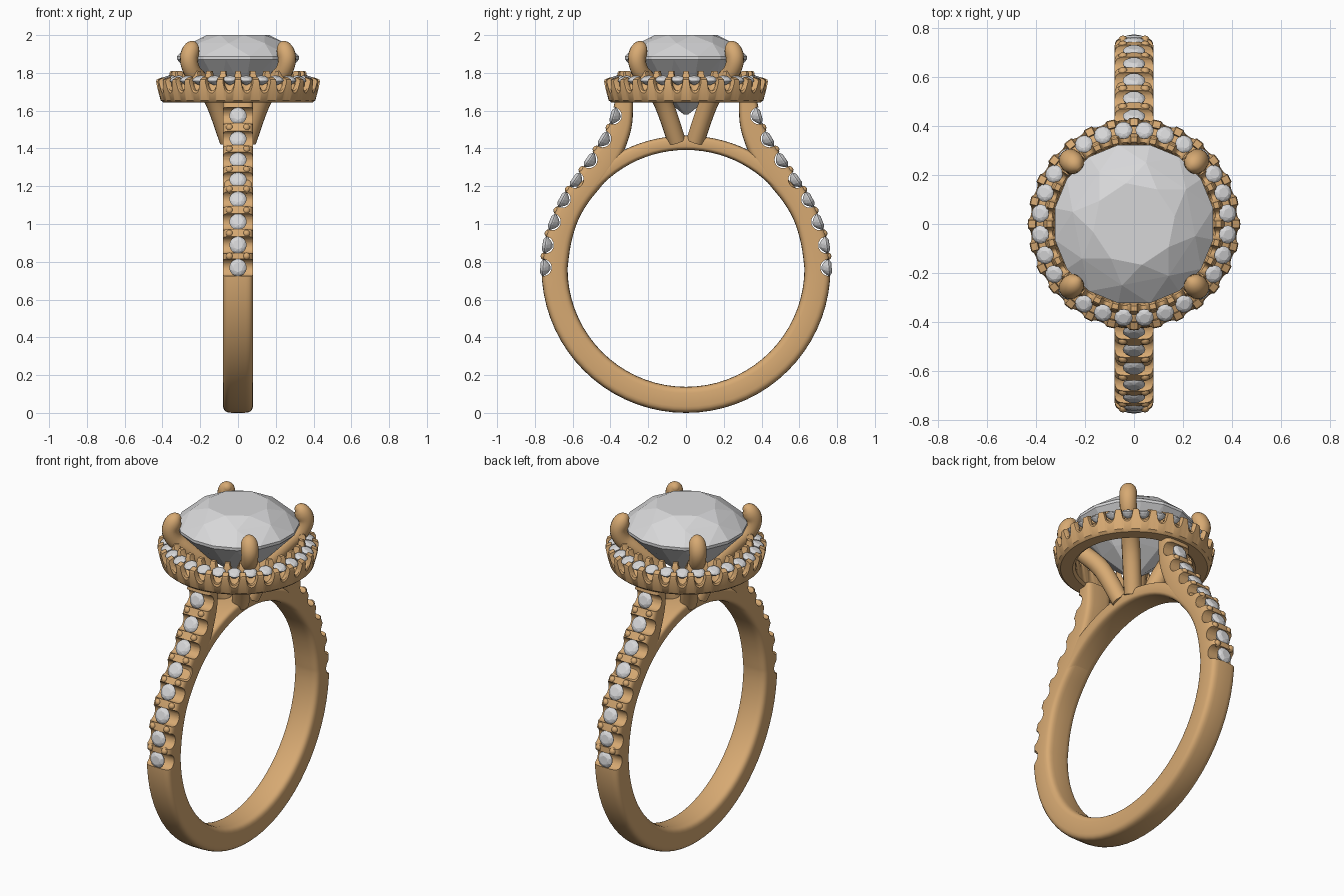
import bpy, bmesh, math
from math import sin, cos, pi, radians, sqrt
from mathutils import Vector, Matrix

if "Cube" in bpy.data.objects:
    bpy.data.objects.remove(bpy.data.objects["Cube"])


def material(name, rgb):
    m = bpy.data.materials.new(name)
    m.use_nodes = True
    m.diffuse_color = (*rgb, 1)
    m.node_tree.nodes["Principled BSDF"].inputs["Base Color"].default_value = (*rgb, 1)
    return m


GOLD = material("warm gold", (0.68, 0.40, 0.17))
STONE = material("clear stone", (0.68, 0.68, 0.69))


def finish(bm, name, mat, smooth=None):
    bmesh.ops.recalc_face_normals(bm, faces=bm.faces)
    mesh = bpy.data.meshes.new(name)
    bm.to_mesh(mesh)
    bm.free()
    ob = bpy.data.objects.new(name, mesh)
    bpy.context.collection.objects.link(ob)
    mesh.materials.append(mat)
    if smooth:
        smooth_object(ob, smooth)
    return ob


def select(ob):
    bpy.ops.object.select_all(action='DESELECT')
    ob.select_set(True)
    bpy.context.view_layer.objects.active = ob


def smooth_object(ob, angle):
    select(ob)
    bpy.ops.object.shade_smooth_by_angle(angle=radians(angle))


def loft(bm, rings, closed=False):
    """Skin a list of equal-length closed rings."""
    loops = [[bm.verts.new(p) for p in ring] for ring in rings]
    n = len(loops[0])
    pairs = list(zip(loops, loops[1:])) + ([(loops[-1], loops[0])] if closed else [])
    for a, b in pairs:
        for i in range(n):
            j = (i + 1) % n
            bm.faces.new((a[i], a[j], b[j], b[i]))
    if not closed:
        bm.faces.new(loops[0])
        bm.faces.new(loops[-1])


def spline(points, steps=4):
    """Catmull-Rom curve through points of any dimension."""
    pts = [Vector(p) for p in points]
    out = []
    for i in range(len(pts) - 1):
        a, b = pts[max(i - 1, 0)], pts[i]
        c, d = pts[i + 1], pts[min(i + 2, len(pts) - 1)]
        for s in range(steps):
            t = s / steps
            out.append(0.5 * (2 * b + (c - a) * t + (2 * a - 5 * b + 4 * c - d) * t * t
                              + (3 * b - a - 3 * c + d) * t ** 3))
    return out + [pts[-1]]


def section(st, half, n=28):
    """Rounded-rectangle slice between an outer and an inner point."""
    outer, inner = Vector((0, st[0], st[1])), Vector((0, st[2], st[3]))
    ring = []
    for k in range(n):
        c, s = cos(2 * pi * k / n), sin(2 * pi * k / n)
        u = math.copysign(abs(c) ** 0.45, c)
        v = math.copysign(abs(s) ** 0.45, s)
        ring.append((outer + inner) / 2 + (outer - inner) / 2 * v + Vector((half * u, 0, 0)))
    return ring


def gem(bm, levels, matrix):
    """Faceted stone: hull of rings given as (radius, height, sides, turn)."""
    verts = []
    for r, z, n, turn in levels:
        for k in range(n):
            a = 2 * pi * (k + turn) / n
            verts.append(bm.verts.new(matrix @ Vector((r * cos(a), r * sin(a), z))))
    res = bmesh.ops.convex_hull(bm, input=verts)
    junk = [v for v in res["geom_interior"] if isinstance(v, bmesh.types.BMVert)]
    bmesh.ops.delete(bm, geom=junk, context='VERTS')


SMALL = [(0.55, 0.32, 8, 0), (0.82, 0.2, 8, 0.5), (1, 0, 16, 0),
         (0.95, -0.15, 16, 0), (0.6, -0.6, 8, 0.5), (0.2, -0.85, 8, 0)]


def small_gem(bm, pos, normal, size):
    turn = Vector(normal).to_track_quat('Z', 'Y').to_matrix().to_4x4()
    gem(bm, SMALL, Matrix.Translation(pos) @ turn @ Matrix.Scale(size, 4))


# Band: round shank that rises into two shoulders
CZ, R_OUT, R_IN = 0.765, 0.765, 0.627
shoulder = spline([(0.765, 0.765, 0.627, 0.765), (0.75, 0.91, 0.61, 0.89),
                   (0.71, 1.03, 0.575, 1.01), (0.66, 1.14, 0.52, 1.11),
                   (0.59, 1.245, 0.44, 1.21), (0.51, 1.36, 0.37, 1.30),
                   (0.445, 1.46, 0.315, 1.42), (0.40, 1.55, 0.285, 1.53),
                   (0.375, 1.66, 0.28, 1.66)])
lower = []
for deg in range(0, 90, 5):
    a = radians(deg)
    lower.append(Vector((R_OUT * sin(a), CZ - R_OUT * cos(a),
                         R_IN * sin(a), CZ - R_IN * cos(a))))
right = lower + shoulder
left = [Vector((-s[0], s[1], -s[2], s[3])) for s in right[1:]]
bm = bmesh.new()
loft(bm, [section(s, 0.08) for s in left[::-1] + right])
band = finish(bm, "band", GOLD)


def on_shoulder(z):
    """Outer contour point and outward normal at a height."""
    for a, b in zip(shoulder, shoulder[1:]):
        if a[1] <= z <= b[1]:
            p, q = Vector((0, a[0], a[1])), Vector((0, b[0], b[1]))
            t = (q - p).normalized()
            return p.lerp(q, (z - a[1]) / (b[1] - a[1])), Vector((0, t.z, -t.y))


# Shoulder stones, their seats and the beads between them
heights = [0.77, 0.89, 1.015, 1.135, 1.24, 1.345, 1.455, 1.575]
stones, cuts, beads = bmesh.new(), bmesh.new(), bmesh.new()
for side in (1, -1):
    flip = Matrix.Diagonal((1, side, 1))
    for i, z in enumerate(heights):
        p, nrm = on_shoulder(z)
        p = p - nrm * 0.008
        small_gem(stones, flip @ p, flip @ nrm, 0.046)
        bmesh.ops.create_cone(cuts, cap_ends=True, segments=20, radius1=0.045, radius2=0.045,
                              depth=0.3, matrix=Matrix.Translation(flip @ p)
                              @ Matrix.Rotation(pi / 2, 4, 'Y'))
        if i:
            q, qn = on_shoulder((z + heights[i - 1]) / 2)
            for x in (-0.045, 0.045):
                pos = flip @ (q - qn * 0.01) + Vector((x, 0, 0))
                bmesh.ops.create_uvsphere(beads, u_segments=10, v_segments=6, radius=0.02,
                                          matrix=Matrix.Translation(pos))
finish(stones, "shoulder_stones", STONE)
finish(beads, "shoulder_beads", GOLD, 60)
cutter = finish(cuts, "seat_cutter", GOLD)
cutter.hide_render = True
mod = band.modifiers.new("seats", 'BOOLEAN')
mod.operation, mod.solver, mod.object = 'DIFFERENCE', 'EXACT', cutter
select(band)
bpy.ops.object.modifier_apply(modifier=mod.name)
bpy.data.objects.remove(cutter)
smooth_object(band, 35)

# Arch closing the finger hole under the head
bm = bmesh.new()
rings = []
for deg in range(-56, 57, 4):
    a = radians(deg)
    ro = 0.703 + 0.02 * (deg / 56) ** 2
    rings.append(section((ro * sin(a), CZ + ro * cos(a),
                          R_IN * sin(a), CZ + R_IN * cos(a)), 0.078))
loft(bm, rings)
finish(bm, "arch", GOLD, 40)

# Halo: lathed collar whose rims are scalloped around each stone
COUNT, STEPS = 28, 12
bm = bmesh.new()
rings = []
for k in range(COUNT * STEPS):
    d = abs((k % STEPS) / STEPS - 0.5)
    tooth = 1 - sqrt(max(0, 1 - (d / 0.33) ** 2))
    outer, inner = 1.705 + 0.06 * tooth, 1.765 + 0.045 * tooth
    profile = [(0.315, 1.655), (0.33, 1.643), (0.395, 1.643), (0.41, 1.655),
               (0.422 + 0.012 * tooth, outer - 0.012), (0.418 + 0.012 * tooth, outer),
               (0.402, outer + 0.012 * tooth), (0.398, min(outer, 1.735)), (0.37, 1.745),
               (0.362, inner - 0.008), (0.355, inner), (0.335, inner), (0.328, inner - 0.01)]
    a = 2 * pi * k / (COUNT * STEPS)
    rings.append([(r * cos(a), r * sin(a), z) for r, z in profile])
loft(bm, rings, closed=True)
finish(bm, "halo", GOLD, 35)

bm = bmesh.new()
for k in range(COUNT):
    a = 2 * pi * (k + 0.5) / COUNT
    out = Vector((cos(a), sin(a), 0))
    small_gem(bm, out * 0.385 + Vector((0, 0, 1.768)), out * 0.35 + Vector((0, 0, 1)), 0.037)
finish(bm, "halo_stones", STONE)

# Large centre stone
bm = bmesh.new()
gem(bm, [(0.17, 2.0, 8, 0.25), (0.255, 1.957, 8, 0.75), (0.33, 1.888, 16, 0.5),
         (0.33, 1.872, 16, 0.5), (0.17, 1.705, 8, 0.25), (0.012, 1.58, 8, 0)],
    Matrix.Identity(4))
finish(bm, "centre_stone", STONE)

# Four claws running from the arch up over the stone
path = spline([(0.05, 1.44, 0.048), (0.12, 1.64, 0.05), (0.195, 1.75, 0.048),
               (0.243, 1.81, 0.046), (0.26, 1.87, 0.047), (0.25, 1.915, 0.047),
               (0.235, 1.94, 0.036), (0.222, 1.95, 0.012)])
for q, name in enumerate(("back_left", "back_right", "front_right", "front_left")):
    turn = Matrix.Rotation(q * pi / 2, 3, 'Z')
    across = Vector((-1, 1, 0)).normalized()
    spots = [Vector((p[0], p[0], p[1])) for p in path]
    rings = []
    for i, (c, p) in enumerate(zip(spots, path)):
        tangent = (spots[min(i + 1, len(spots) - 1)] - spots[max(i - 1, 0)]).normalized()
        up = tangent.cross(across)
        rings.append([turn @ (c + p[2] * (cos(a) * across + sin(a) * up))
                      for a in (2 * pi * k / 16 for k in range(16))])
    bm = bmesh.new()
    loft(bm, rings)
    finish(bm, name + "_claw", GOLD, 50)
